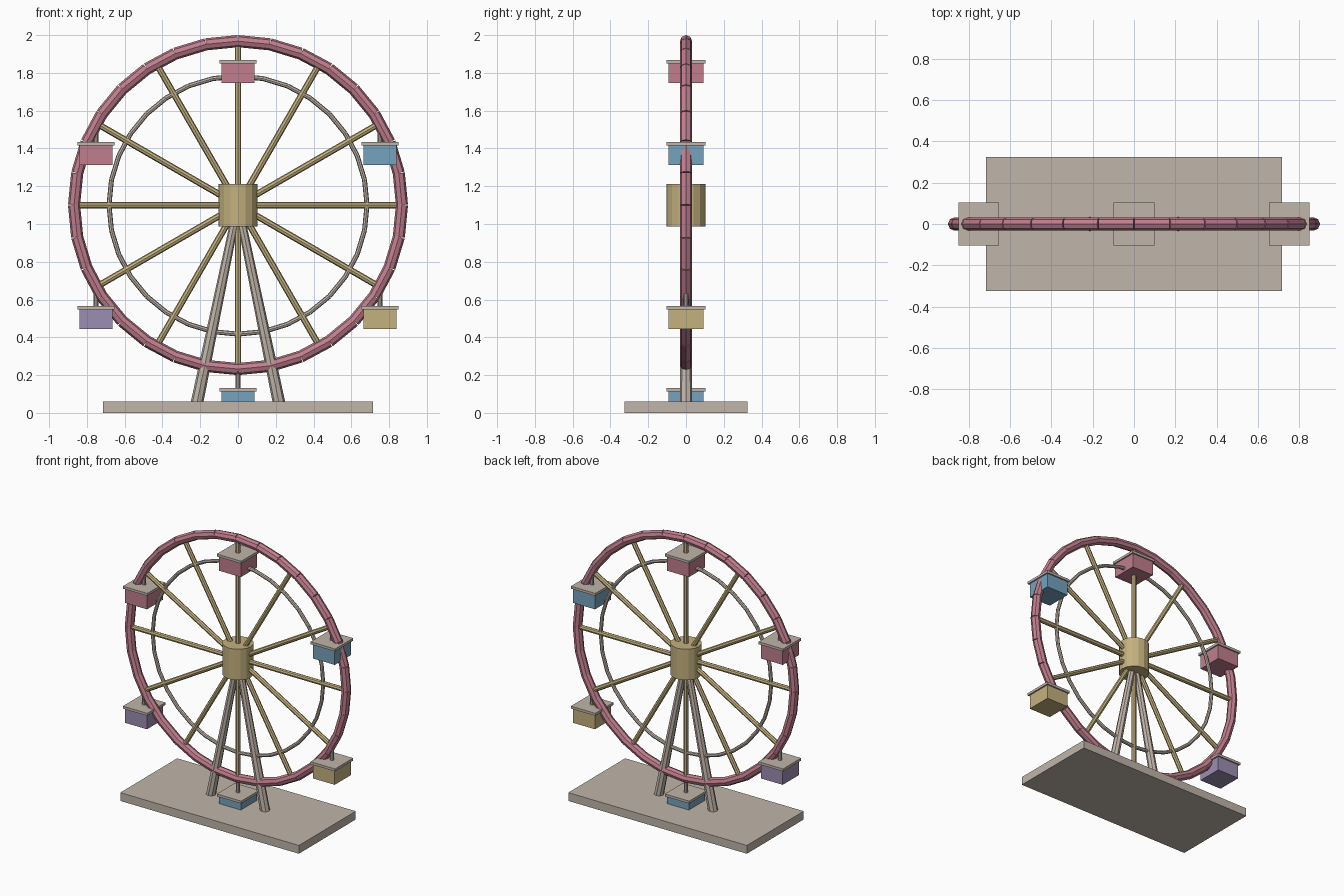
import bpy
import bmesh
from math import sin, cos, pi, tau
from mathutils import Vector, Matrix

cube = bpy.data.objects.get("Cube")
if cube:
    bpy.data.objects.remove(cube, do_unlink=True)


def material(name, r, g, b):
    m = bpy.data.materials.new(name)
    m.use_nodes = True
    m.diffuse_color = (r, g, b, 1)
    m.node_tree.nodes["Principled BSDF"].inputs["Base Color"].default_value = (r, g, b, 1)
    return m


stone = material("warm grey", 0.53, 0.46, 0.40)
pink = material("dusty pink", 0.53, 0.21, 0.27)
gold = material("pale gold", 0.55, 0.44, 0.21)
blue = material("soft blue", 0.18, 0.36, 0.51)
purple = material("soft purple", 0.33, 0.27, 0.45)

AXLE = Vector((0, 0, 1.1))
RIM = 0.868


def on_wheel(radius, angle):
    return AXLE + Vector((cos(angle), 0, sin(angle))) * radius


def add_rod(bm, start, end, r1, r2=None, sides=8):
    """Straight capped rod between two points, optionally tapered."""
    axis = end - start
    turn = axis.to_track_quat('Z', 'Y').to_matrix().to_4x4()
    bmesh.ops.create_cone(bm, cap_ends=True, segments=sides, radius1=r1,
                          radius2=r1 if r2 is None else r2, depth=axis.length,
                          matrix=Matrix.Translation((start + end) / 2) @ turn)


def add_box(bm, centre, size):
    bmesh.ops.create_cube(bm, size=1, matrix=Matrix.Translation(centre) @ Matrix.Diagonal((*size, 1)))


def finish(name, bm, mat):
    mesh = bpy.data.meshes.new(name)
    bm.to_mesh(mesh)
    bm.free()
    mesh.materials.append(mat)
    obj = bpy.data.objects.new(name, mesh)
    bpy.context.collection.objects.link(obj)
    return obj


def ring(name, radius, thickness, mat, count=32):
    """Ring assembled from straight rods."""
    bm = bmesh.new()
    for i in range(count):
        add_rod(bm, on_wheel(radius, tau * i / count),
                on_wheel(radius, tau * (i + 1) / count), thickness)
    finish(name, bm, mat)


# Base slab
bm = bmesh.new()
add_box(bm, (0, 0, 0.03), (1.43, 0.65, 0.06))
finish("base", bm, stone)

# Tapered support legs
for side, name in ((1, "left_leg"), (-1, "right_leg")):
    bm = bmesh.new()
    add_rod(bm, Vector((side * 0.218, 0, 0.05)), AXLE, 0.033, 0.022)
    finish(name, bm, stone)

# Wheel rings
ring("outer_rim", RIM, 0.032, pink)
ring("inner_ring", 0.683, 0.013, stone)

# Spokes
bm = bmesh.new()
for i in range(12):
    add_rod(bm, AXLE, on_wheel(0.84, tau * i / 12), 0.017)
finish("spokes", bm, gold)

# Upright hub drum
bm = bmesh.new()
add_rod(bm, AXLE - Vector((0, 0, 0.112)), AXLE + Vector((0, 0, 0.112)), 0.103, sides=16)
finish("hub", bm, gold)

# Hanging cabins
for i, mat in enumerate((blue, pink, pink, purple, blue, gold)):
    pivot = on_wheel(RIM, pi / 6 + tau * i / 6)
    bm = bmesh.new()
    add_rod(bm, pivot, pivot - Vector((0, 0, 0.11)), 0.013)
    finish(f"cabin_hanger_{i + 1}", bm, stone)
    bm = bmesh.new()
    add_box(bm, pivot - Vector((0, 0, 0.17)), (0.176, 0.186, 0.105))
    finish(f"cabin_body_{i + 1}", bm, mat)
    bm = bmesh.new()
    add_box(bm, pivot - Vector((0, 0, 0.11)), (0.196, 0.206, 0.018))
    finish(f"cabin_roof_{i + 1}", bm, stone)
